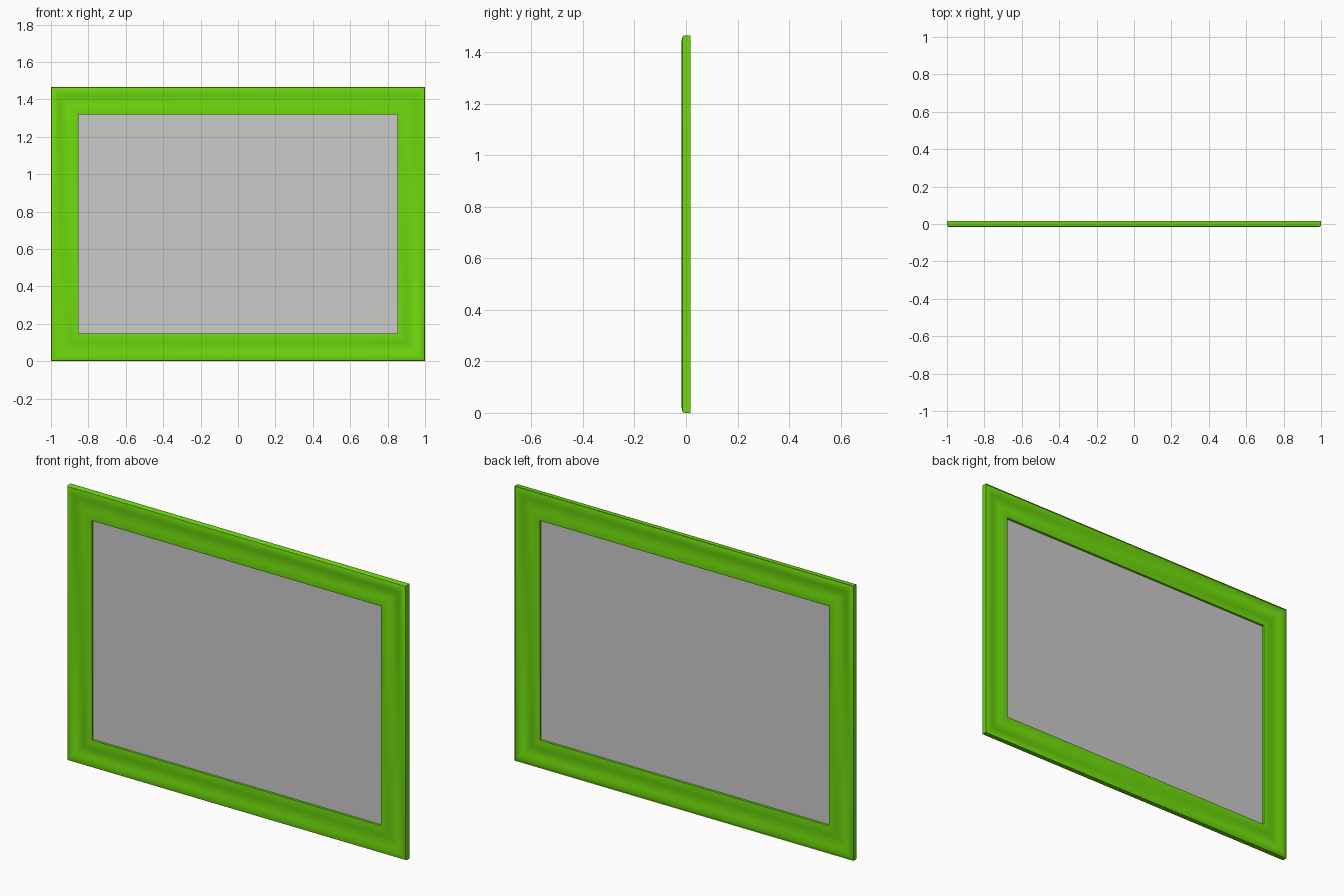
import bpy
import bmesh
from math import radians

cube = bpy.data.objects.get("Cube")
if cube:
    bpy.data.objects.remove(cube, do_unlink=True)

WIDTH, HEIGHT = 2.0, 1.465


def material(name, rgb):
    mat = bpy.data.materials.new(name)
    mat.use_nodes = True
    colour = (*rgb, 1.0)
    mat.diffuse_color = colour
    mat.node_tree.nodes["Principled BSDF"].inputs["Base Color"].default_value = colour
    return mat


def make_object(name, bm, mat):
    bmesh.ops.recalc_face_normals(bm, faces=bm.faces)
    mesh = bpy.data.meshes.new(name)
    bm.to_mesh(mesh)
    bm.free()
    mesh.materials.append(mat)
    obj = bpy.data.objects.new(name, mesh)
    bpy.context.collection.objects.link(obj)
    return obj


def rectangle(bm, inset, y):
    x, low, high = WIDTH / 2 - inset, inset, HEIGHT - inset
    corners = ((-x, low), (x, low), (x, high), (-x, high))
    return [bm.verts.new((cx, y, cz)) for cx, cz in corners]


# Moulding section as (inset from outer edge, depth): two ridges and a groove on each face
front = [(0, -0.008), (0.003, -0.013), (0.012, -0.016), (0.025, -0.017),
         (0.038, -0.015), (0.052, -0.011), (0.068, -0.009), (0.085, -0.010),
         (0.102, -0.014), (0.118, -0.016), (0.135, -0.016), (0.147, -0.014)]
back = [(inset, -y) for inset, y in reversed(front)]
back[-1] = (0, 0.017)
section = front + back

# Mitred frame swept around the rectangle
bm = bmesh.new()
loops = [rectangle(bm, inset, y) for inset, y in section]
for i, loop in enumerate(loops):
    following = loops[(i + 1) % len(loops)]
    for j in range(4):
        k = (j + 1) % 4
        bm.faces.new((loop[j], loop[k], following[k], following[j]))
frame = make_object("frame", bm, material("bright green", (0.16, 0.70, 0.004)))

bpy.ops.object.select_all(action="DESELECT")
frame.select_set(True)
bpy.context.view_layer.objects.active = frame
bpy.ops.object.shade_smooth_by_angle(angle=radians(40))

# Flat picture panel set midway in the opening
bm = bmesh.new()
near, far = rectangle(bm, 0.145, -0.002), rectangle(bm, 0.145, 0.002)
bm.faces.new(near)
bm.faces.new(far[::-1])
for j in range(4):
    k = (j + 1) % 4
    bm.faces.new((near[j], near[k], far[k], far[j]))
make_object("panel", bm, material("light grey", (0.60, 0.60, 0.60)))
